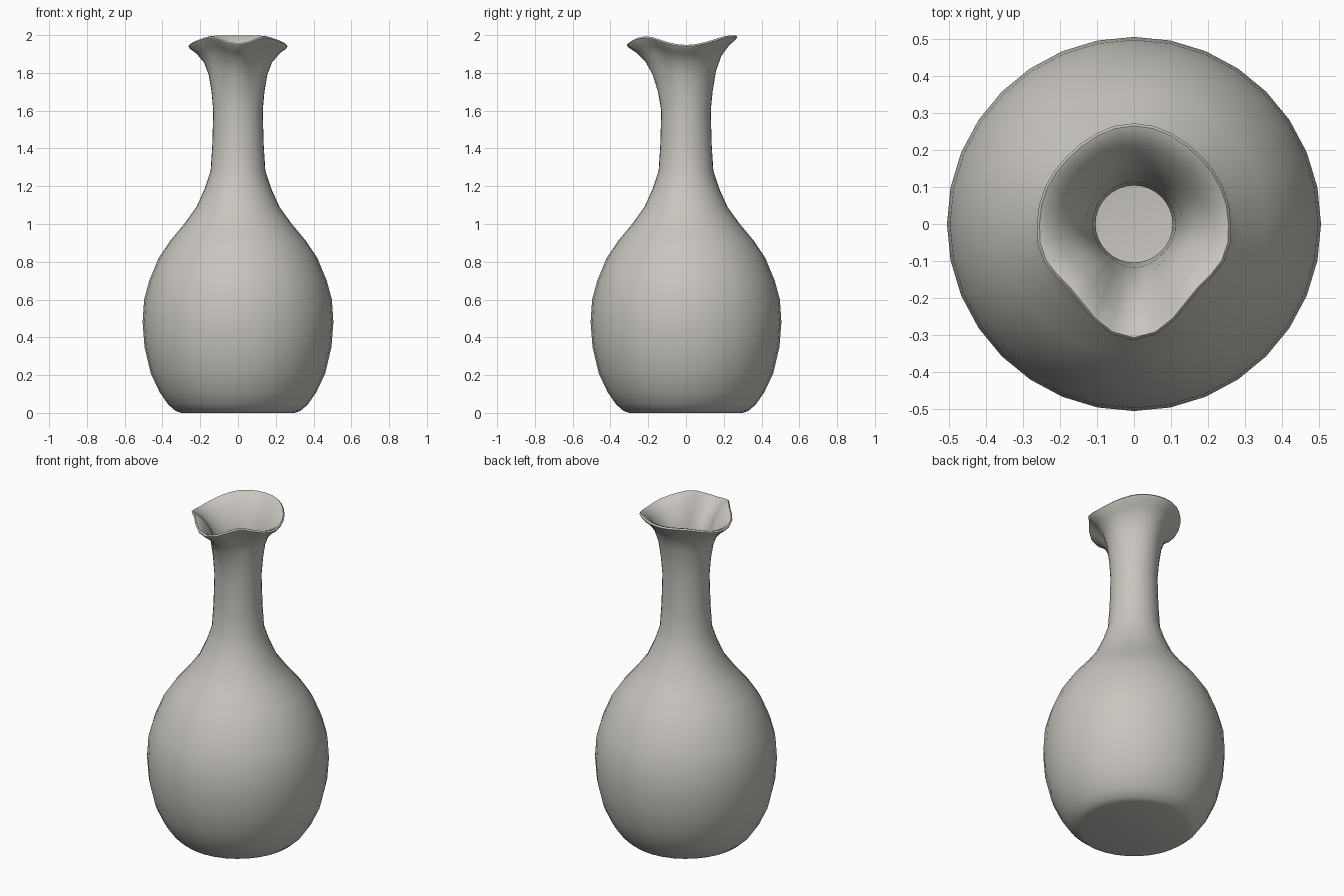
import bpy
import bmesh
import math

cube = bpy.data.objects.get("Cube")
if cube:
    bpy.data.objects.remove(cube)

SEGMENTS = 32

clay = bpy.data.materials.new("warm grey clay")
clay.use_nodes = True
COLOUR = (0.58, 0.56, 0.52, 1)
clay.diffuse_color = COLOUR
clay.node_tree.nodes["Principled BSDF"].inputs["Base Color"].default_value = COLOUR

# Radius and height, from the foot up the outside and over the lip
outer = [(0.30, 0), (0.33, 0.01), (0.37, 0.045), (0.415, 0.11), (0.462, 0.21),
         (0.495, 0.35), (0.505, 0.48), (0.497, 0.6), (0.47, 0.7), (0.42, 0.82),
         (0.36, 0.91), (0.285, 1.0), (0.22, 1.09), (0.175, 1.19), (0.145, 1.28),
         (0.136, 1.42), (0.131, 1.6), (0.14, 1.7), (0.155, 1.79), (0.18, 1.855),
         (0.22, 1.902), (0.255, 1.928), (0.262, 1.94), (0.255, 1.948)]
# Down the inside to the floor
inner = [(0.24, 1.943), (0.205, 1.915), (0.16, 1.86), (0.13, 1.79), (0.112, 1.68),
         (0.104, 1.55), (0.108, 1.42), (0.117, 1.29), (0.145, 1.19), (0.19, 1.09),
         (0.255, 1.0), (0.39, 0.82), (0.465, 0.6), (0.472, 0.45), (0.43, 0.21),
         (0.34, 0.06), (0.28, 0.035)]


def blend(keys, angle):
    """Ease between (degrees from the spout, value) pairs."""
    for (a, u), (b, v) in zip(keys, keys[1:]):
        if angle <= b:
            t = (angle - a) / (b - a)
            return u + (v - u) * t * t * (3 - 2 * t)
    return keys[-1][1]


def mouth(angle):
    """Spread and lift of the wavy lip around the mouth."""
    spread = blend([(0, 0.052), (45, -0.012), (75, 0.004), (90, 0), (135, -0.004), (180, 0.01)], angle)
    lift = blend([(0, 0.008), (32, 0.046), (90, 0), (155, 0.05), (180, 0.05)], angle)
    return spread, lift


bm = bmesh.new()
rings = []
for radius, height in outer + inner:
    weight = max(0, min(1, (height - 1.6) / 0.33)) ** 1.5
    ring = []
    for i in range(SEGMENTS):
        turn = 2 * math.pi * i / SEGMENTS
        degrees = math.degrees(min(turn, 2 * math.pi - turn))
        spread, lift = mouth(degrees)
        r = radius + weight * spread
        ring.append(bm.verts.new((r * math.sin(turn), -r * math.cos(turn), height + weight * lift)))
    rings.append(ring)

# Walls, foot and inside floor
for low, high in zip(rings, rings[1:]):
    for i in range(SEGMENTS):
        j = (i + 1) % SEGMENTS
        bm.faces.new((low[i], low[j], high[j], high[i]))
bm.faces.new(list(reversed(rings[0])))
bm.faces.new(rings[-1])
bmesh.ops.recalc_face_normals(bm, faces=bm.faces)

mesh = bpy.data.meshes.new("vase")
bm.to_mesh(mesh)
bm.free()
mesh.materials.append(clay)
vase = bpy.data.objects.new("vase", mesh)
bpy.context.collection.objects.link(vase)

bpy.context.view_layer.objects.active = vase
vase.select_set(True)
bpy.ops.object.shade_smooth_by_angle(angle=math.radians(60))
